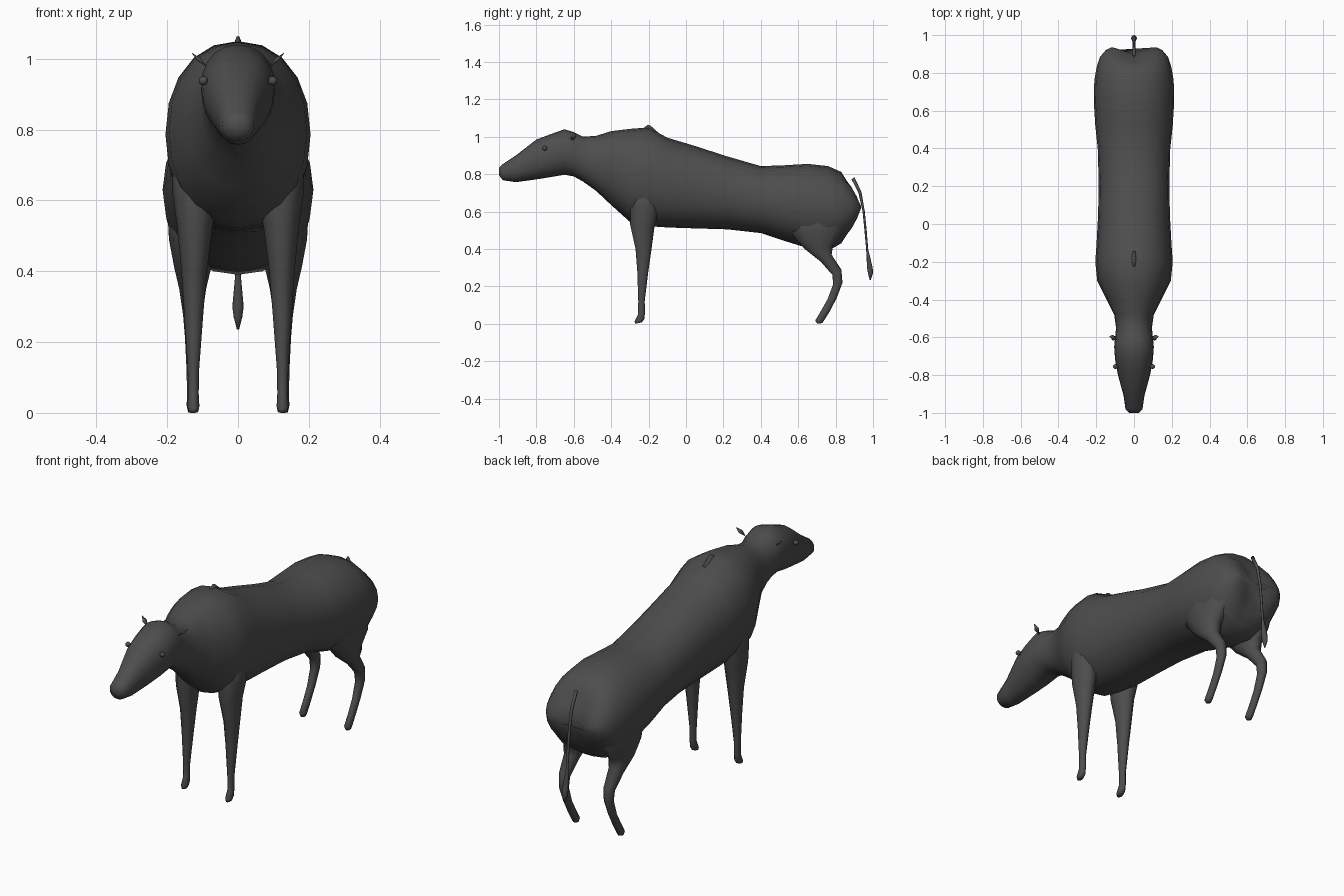
import bpy, bmesh, math
from mathutils import Vector


def material(name, c):
    m = bpy.data.materials.new(name)
    m.diffuse_color = (*c, 1)
    return m


HIDE = material("dark grey hide", (0.075, 0.075, 0.075))


def finish(name, bm):
    bmesh.ops.recalc_face_normals(bm, faces=bm.faces)
    me = bpy.data.meshes.new(name)
    bm.to_mesh(me)
    bm.free()
    ob = bpy.data.objects.new(name, me)
    bpy.context.collection.objects.link(ob)
    me.materials.append(HIDE)
    for p in me.polygons:
        p.use_smooth = True
    return ob


def superellipse(n, power):
    """Unit ring of n points, squarer for higher power."""
    for i in range(n):
        a = 2 * math.pi * i / n
        c, s = math.cos(a), math.sin(a)
        yield (math.copysign(abs(c) ** (2 / power), c),
               math.copysign(abs(s) ** (2 / power), s))


def loft(name, rings, n=12):
    """Skin a list of point rings and cap both ends."""
    bm = bmesh.new()
    loops = [[bm.verts.new(p) for p in ring] for ring in rings]
    for a, b in zip(loops, loops[1:]):
        for i in range(n):
            j = (i + 1) % n
            bm.faces.new((a[i], a[j], b[j], b[i]))
    bm.faces.new(loops[0])
    bm.faces.new(loops[-1])
    return finish(name, bm)


def limb(name, stations, side=1, n=10):
    """Vertical limb: stations of z front, z back, y front, y back, x centre, x radius."""
    rings = []
    for zf, zb, yf, yb, x, r in stations:
        rings.append([(side * (x + r * c),
                       (yf + yb) / 2 + s * (yb - yf) / 2,
                       (zf + zb) / 2 + s * (zb - zf) / 2)
                      for c, s in superellipse(n, 2)])
    return loft(name, rings, n)


# Body, neck and head: y, top z, bottom z, half width
body = [
    (-1.0, .835, .795, .025), (-.98, .853, .768, .045), (-.91, .90, .757, .055),
    (-.80, .985, .772, .085), (-.72, 1.015, .785, .10), (-.65, 1.04, .797, .105),
    (-.60, 1.025, .788, .10), (-.55, 1.0, .76, .095), (-.48, 1.005, .71, .105),
    (-.40, 1.03, .635, .145), (-.30, 1.042, .545, .195), (-.20, 1.05, .522, .205),
    (-.10, .995, .515, .198), (.05, .95, .51, .19), (.22, .895, .505, .187),
    (.40, .843, .485, .192), (.52, .847, .445, .205), (.65, .855, .405, .213),
    (.76, .843, .39, .21), (.83, .812, .43, .198), (.885, .755, .485, .18),
    (.92, .69, .55, .15), (.935, .645, .60, .12),
]
rings = []
for y, top, bottom, w in body:
    ring = []
    for c, s in superellipse(20, 2.15):
        x = w * c
        # shallow cleft at the back of the rump
        cleft = .035 * max(0, 1 - abs(x) / .11) if y > .87 else 0
        ring.append((x, y - cleft, (top + bottom) / 2 + s * (top - bottom) / 2))
    rings.append(ring)
loft("body_and_head", rings, 20)

# Small peak at the withers
limb("withers_peak", [(1.0, 1.0, -.29, -.12, 0, .03), (1.064, 1.06, -.205, -.19, 0, .004)])

FRONT = [
    (.76, .76, -.30, -.13, .115, .07), (.62, .62, -.30, -.14, .12, .065),
    (.53, .52, -.302, -.165, .122, .05), (.40, .40, -.272, -.182, .124, .036),
    (.28, .28, -.262, -.20, .125, .027), (.12, .12, -.256, -.22, .126, .016),
    (.05, .06, -.258, -.218, .126, .015), (.012, .025, -.276, -.222, .126, .017),
    (0, .008, -.272, -.235, .126, .014),
]
HIND = [
    (.66, .68, .52, .87, .12, .085), (.48, .50, .56, .86, .125, .07),
    (.40, .42, .63, .79, .128, .052), (.33, .37, .72, .78, .128, .038),
    (.26, .29, .782, .832, .128, .027), (.21, .22, .785, .838, .128, .022),
    (.13, .14, .755, .808, .128, .018), (.06, .07, .715, .772, .128, .016),
    (.018, .022, .69, .742, .128, .017), (0, .004, .70, .73, .128, .013),
]
for label, side in (("left", 1), ("right", -1)):
    limb("front_leg_" + label, FRONT, side)
    limb("hind_leg_" + label, HIND, side)

    # Eye
    bm = bmesh.new()
    bmesh.ops.create_icosphere(bm, subdivisions=2, radius=.013)
    bmesh.ops.translate(bm, verts=bm.verts, vec=(side * .098, -.755, .938))
    finish("eye_" + label, bm)

    # Ear: thin leaf pointing up and outwards
    bm = bmesh.new()
    base, tip = Vector((side * .085, -.61, .975)), Vector((side * .132, -.595, 1.018))
    mid = base.lerp(tip, .55)
    a, b = bm.verts.new(base), bm.verts.new(tip)
    waist = [bm.verts.new(mid + Vector(d)) for d in
             ((0, -.016, 0), (side * .004, 0, -.004), (0, .016, 0), (-side * .004, 0, .004))]
    for i in range(4):
        for end in (a, b):
            bm.faces.new((end, waist[i], waist[(i + 1) % 4]))
    finish("ear_" + label, bm)

# Tail with tuft
limb("tail", [
    (.772, .785, .885, .90, 0, .008), (.70, .705, .922, .938, 0, .008),
    (.60, .60, .944, .956, 0, .007), (.50, .50, .954, .966, 0, .007),
    (.40, .40, .963, .974, 0, .007), (.30, .30, .968, .998, 0, .016),
    (.27, .27, .973, 1.0, 0, .012), (.235, .235, .982, .988, 0, .003),
], n=8)
